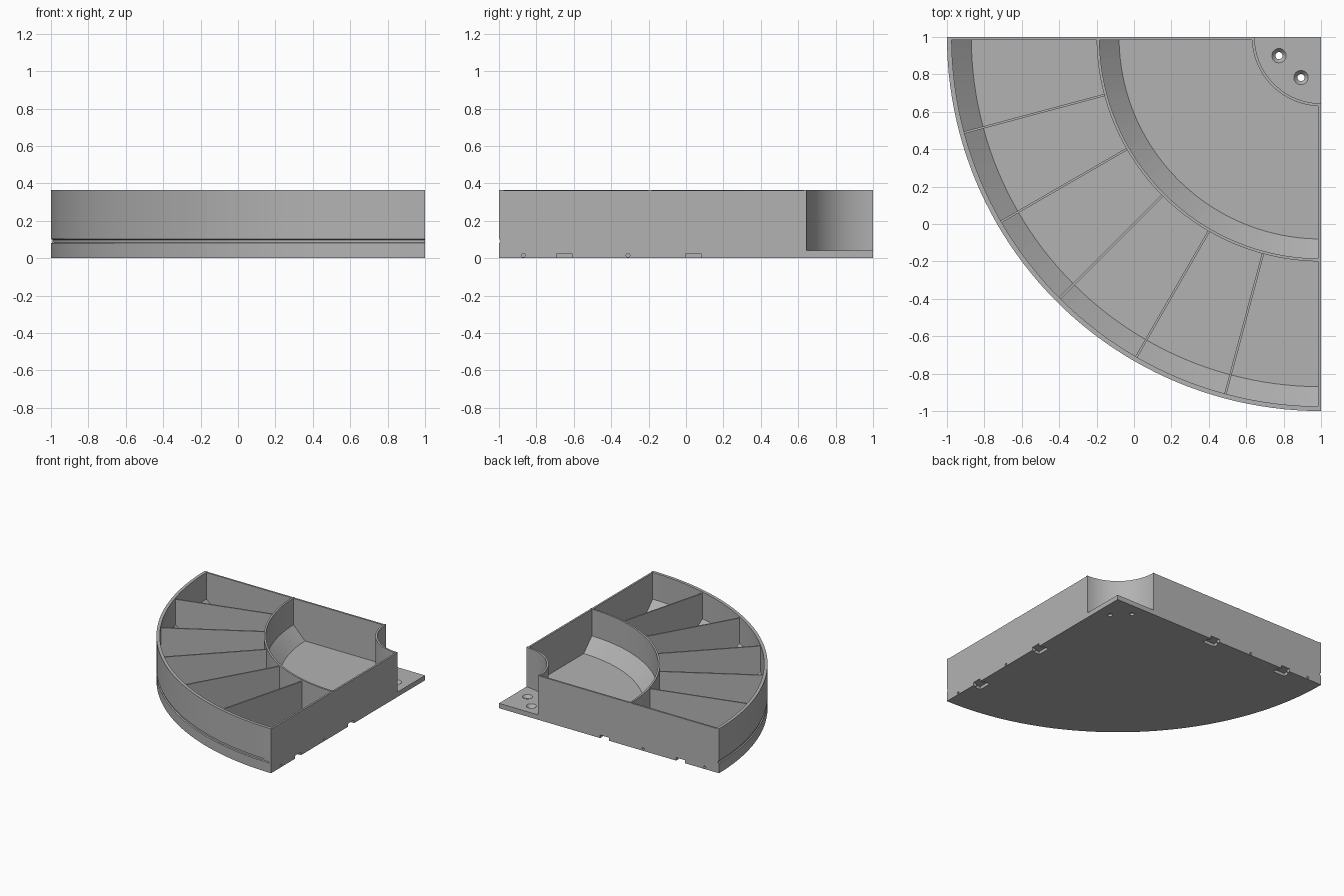
import bpy, bmesh
from math import pi, cos, sin, radians
from mathutils import Matrix, Vector

old = bpy.data.objects.get("Cube")
if old:
    bpy.data.objects.remove(old, do_unlink=True)

CORNER = Vector((1, 1, 0))      # centre of the quarter circle
FLOOR, TOP, SEGS = 0.04, 0.365, 48
WALL = 0.015

grey = bpy.data.materials.new("plain grey")
grey.use_nodes = True
tone = (0.45, 0.45, 0.45, 1)
grey.diffuse_color = tone
grey.node_tree.nodes["Principled BSDF"].inputs["Base Color"].default_value = tone


def finish(name, bm):
    bmesh.ops.recalc_face_normals(bm, faces=bm.faces)
    mesh = bpy.data.meshes.new(name)
    bm.to_mesh(mesh)
    bm.free()
    mesh.materials.append(grey)
    obj = bpy.data.objects.new(name, mesh)
    bpy.context.collection.objects.link(obj)
    return obj


def arc(radius, z=0.0):
    angles = [pi + pi / 2 * i / SEGS for i in range(SEGS + 1)]
    return [CORNER + Vector((radius * cos(a), radius * sin(a), z)) for a in angles]


def quarter_ring(name, profile):
    """Sweep a closed (radius, height) profile through the quarter circle."""
    bm = bmesh.new()
    rails = [[bm.verts.new(p) for p in arc(r, z)] for r, z in profile]
    for a, b in zip(rails, rails[1:] + rails[:1]):
        for i in range(SEGS):
            bm.faces.new((a[i], a[i + 1], b[i + 1], b[i]))
    for end in (0, -1):
        bm.faces.new([rail[end] for rail in rails])
    return finish(name, bm)


def add_prism(bm, outline, z0, z1):
    low = [bm.verts.new((p[0], p[1], z0)) for p in outline]
    high = [bm.verts.new((p[0], p[1], z1)) for p in outline]
    bm.faces.new(low)
    bm.faces.new(high)
    for i in range(len(low)):
        j = (i + 1) % len(low)
        bm.faces.new((low[i], low[j], high[j], high[i]))


def prism(name, outline, z0, z1):
    bm = bmesh.new()
    add_prism(bm, outline, z0, z1)
    return finish(name, bm)


def add_cone(bm, place, r_low, r_high, depth):
    bmesh.ops.create_cone(bm, cap_ends=True, segments=24, radius1=r_low,
                          radius2=r_high, depth=depth, matrix=place)


# Floor plate
floor = prism("floor", [CORNER] + arc(1.975), 0, FLOOR)

# Joining slots, pin holes and screw holes cut into the floor
cut = bmesh.new()
slot = [(-0.04, -0.02), (-0.04, 0.03), (-0.055, 0.03), (-0.055, 0.08),
        (0.055, 0.08), (0.055, 0.03), (0.04, 0.03), (0.04, -0.02)]
for along in (-0.65, 0.04):
    add_prism(cut, [(along + u, 1 - v) for u, v in slot], -0.02, 0.025)
    add_prism(cut, [(1 - v, along + u) for u, v in slot], -0.02, 0.025)
for along in (-0.87, -0.31):
    for spot, axis in (((1, along, 0.015), "Y"), ((along, 1, 0.015), "X")):
        place = Matrix.Translation(spot) @ Matrix.Rotation(pi / 2, 4, axis)
        add_cone(cut, place, 0.01, 0.01, 0.08)
for x, y in ((0.775, 0.9), (0.893, 0.783)):
    bm_profile = [(-0.01, 0.019), (0.016, 0.019), (FLOOR + 0.002, 0.04)]
    rings = []
    for z, r in bm_profile:
        rings.append([cut.verts.new((x + r * cos(2 * pi * i / 24),
                                     y + r * sin(2 * pi * i / 24), z)) for i in range(24)])
    cut.faces.new(rings[0])
    cut.faces.new(rings[-1])
    for a, b in zip(rings, rings[1:]):
        for i in range(24):
            cut.faces.new((a[i], a[i - 1], b[i - 1], b[i]))
cutter = finish("floor_cutter", cut)
cutter.hide_render = True
cutter.hide_set(True)
cutter.display_type = "WIRE"
mod = floor.modifiers.new("holes", "BOOLEAN")
mod.operation, mod.solver, mod.object = "DIFFERENCE", "EXACT", cutter

# Outer wall with sloped foot and shallow groove
quarter_ring("outer_wall", [
    (1.975, 0), (2, 0), (2, 0.08), (1.992, 0.084), (1.992, 0.098), (2, 0.102),
    (2, TOP), (1.975, TOP), (1.975, 0.145), (1.87, FLOOR), (1.975, FLOOR)])

# Middle wall with sloped foot towards the large bin
quarter_ring("middle_wall", [
    (1.08, FLOOR), (1.2, FLOOR), (1.2, TOP), (1.185, TOP), (1.185, 0.145)])

# Curved wall around the screw corner
quarter_ring("corner_wall", [
    (0.355, FLOOR), (0.37, FLOOR), (0.37, TOP), (0.355, TOP)])

# Straight walls along the two flat sides
side = [(-0.99, 1), (-0.99, 1 - WALL), (0.64, 1 - WALL), (0.645, 1)]
prism("back_wall", side, FLOOR, TOP - 0.003)
prism("left_wall", [(b, a) for a, b in side], FLOOR, TOP - 0.003)

# Radial dividers
for k in range(1, 6):
    direction = Vector((cos(pi + radians(15 * k)), sin(pi + radians(15 * k)), 0))
    across = Vector((-direction.y, direction.x, 0)) * 0.006
    near, far = CORNER + direction * 1.195, CORNER + direction * 1.98
    prism(f"divider_{k}", [near - across, far - across, far + across, near + across],
          FLOOR, TOP - 0.012)
